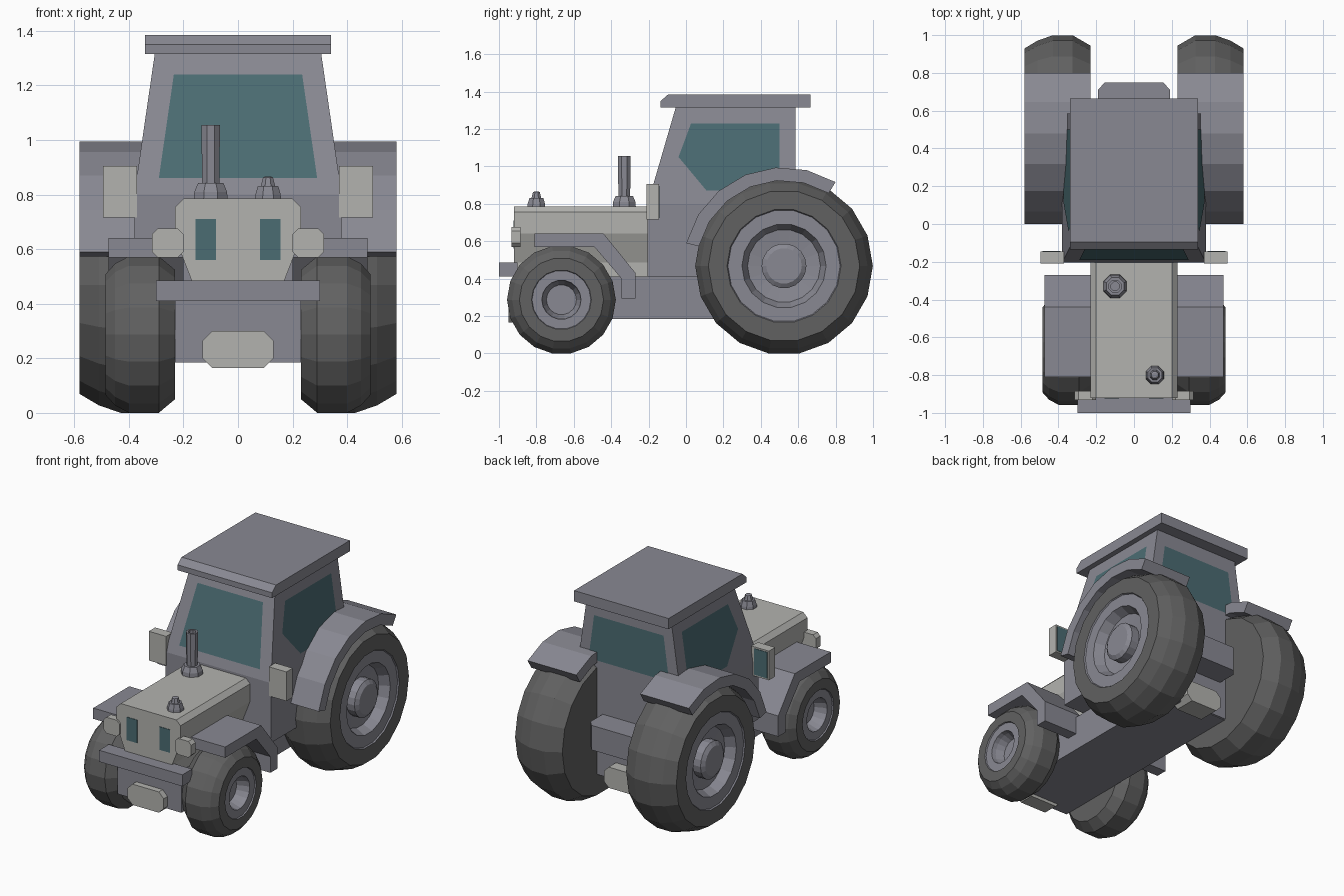
import bpy, bmesh, math

if "Cube" in bpy.data.objects:
    bpy.data.objects.remove(bpy.data.objects["Cube"])


def material(name, rgb):
    m = bpy.data.materials.new(name)
    m.diffuse_color = (*rgb, 1)
    m.use_nodes = True
    m.node_tree.nodes["Principled BSDF"].inputs["Base Color"].default_value = m.diffuse_color
    return m


GLASS = material("glass", (0.07, 0.15, 0.17))
TYRE = material("tyre", (0.12, 0.12, 0.12))
PAINT = material("light_paint", (0.45, 0.45, 0.43))
BODY = material("body_paint", (0.25, 0.25, 0.29))


def build(name, verts, faces, mats, face_mats=None, fix=True):
    me = bpy.data.meshes.new(name)
    me.from_pydata(verts, [], faces)
    for m in mats:
        me.materials.append(m)
    for p, i in zip(me.polygons, face_mats or []):
        p.material_index = i
    bm = bmesh.new()
    bm.from_mesh(me)
    if fix:
        bmesh.ops.recalc_face_normals(bm, faces=bm.faces)
    bm.to_mesh(me)
    bm.free()
    ob = bpy.data.objects.new(name, me)
    bpy.context.collection.objects.link(ob)
    return ob


def loft(name, rings, mat):
    """Skin equal-length rings of points and cap both ends."""
    n = len(rings[0])
    faces = [list(range(n)), list(range((len(rings) - 1) * n, len(rings) * n))]
    for k in range(len(rings) - 1):
        for i in range(n):
            j = (i + 1) % n
            faces.append([k * n + i, k * n + j, (k + 1) * n + j, (k + 1) * n + i])
    return build(name, [p for r in rings for p in r], faces, [mat])


def side_prism(name, yz, x0, x1, mat):
    return loft(name, [[(x, y, z) for y, z in yz] for x in (x0, x1)], mat)


def front_prism(name, xz, y0, y1, mat):
    return loft(name, [[(x, y, z) for x, z in xz] for y in (y0, y1)], mat)


def box(name, x0, x1, y0, y1, z0, z1, mat):
    return side_prism(name, [(y0, z0), (y1, z0), (y1, z1), (y0, z1)], x0, x1, mat)


def chamfered(x0, x1, z0, z1, c):
    return [(x0 + c, z0), (x1 - c, z0), (x1, z0 + c), (x1, z1 - c),
            (x1 - c, z1), (x0 + c, z1), (x0, z1 - c), (x0, z0 + c)]


def wheel(name, s, y, z, profile, tyre_rings, n=18):
    """Lathe an (x, radius) profile about the axle."""
    verts, faces, mats = [], [], []
    for x, r in profile:
        verts += [(s * x, y + r * math.cos(math.tau * i / n), z + r * math.sin(math.tau * i / n))
                  for i in range(n)]
    for k in range(len(profile) - 1):
        for i in range(n):
            j = (i + 1) % n
            faces.append([k * n + i, k * n + j, (k + 1) * n + j, (k + 1) * n + i])
            mats.append(0 if k < tyre_rings else 1)
    last = (len(profile) - 1) * n
    faces += [list(range(n)), list(range(last, last + n))]
    return build(name, verts, faces, [TYRE, BODY], mats + [0, 1])


def stack(name, x, y, sections, mat, n=8):
    """Vertical turned part from (z, radius) sections."""
    loft(name, [[(x + r * math.cos(math.tau * (i + .5) / n), y + r * math.sin(math.tau * (i + .5) / n), z)
                 for i in range(n)] for z, r in sections], mat)


# Chassis, rear housing and differentials
box("chassis", -.23, .23, -.91, .58, .185, .41, BODY)
box("rear_housing", -.23, .23, -.15, .585, .19, .85, BODY)
diff = chamfered(-.13, .13, .165, .30, .035)
front_prism("front_differential", diff, -.95, -.85, PAINT)
front_prism("rear_differential", diff, .52, .66, PAINT)

# Rear hitch block with chamfered corners
hitch = [(-.19, .55), (.19, .55), (.19, .71), (.155, .75), (-.155, .75), (-.19, .71)]
loft("rear_hitch", [[(x, y, z) for x, y in hitch] for z in (.43, .59)], BODY)

# Hood, bumper and grille
half = [(.17, .41), (.17, .485), (.23, .64), (.23, .755), (.20, .785)]
front_prism("hood", half + [(-x, z) for x, z in reversed(half)], -.92, -.19, PAINT)
box("bumper", -.30, .30, -1.0, -.90, .41, .485, BODY)

# Cab: straight lower part, tapering upper part, roof
side_prism("cab_lower", [(-.205, .41), (.06, .41), (.10, .65), (.25, .80), (-.205, .80)], -.38, .38, BODY)
lower = [(-.38, -.205, .8), (.38, -.205, .8), (.38, .585, .8), (-.38, .585, .8)]
upper = [(-.305, -.055, 1.315), (.305, -.055, 1.315), (.305, .585, 1.315), (-.305, .585, 1.315)]
loft("cab_upper", [lower, upper], BODY)
side_prism("roof", [(-.135, 1.315), (-.135, 1.35), (-.095, 1.385), (.665, 1.385), (.665, 1.315)],
           -.34, .34, BODY)


def cab_x(z):
    return .38 - (z - .8) * .1456 + .003


def cab_y(z):
    return -.205 + (z - .8) * .2913 - .003


# Windshield and rear window
screen = [(-.29, .86), (.29, .86), (.235, 1.24), (-.235, 1.24)]
build("windshield", [(x, cab_y(z), z) for x, z in screen], [[0, 1, 2, 3]], [GLASS], fix=False)
back = [(-.29, .93), (.29, .93), (.25, 1.22), (-.25, 1.22)]
build("rear_window", [(x, .588, z) for x, z in back], [[3, 2, 1, 0]], [GLASS], fix=False)

# Wheel profiles (x, radius) from the inside to the hub
rear_profile = [(.23, .25), (.23, .42), (.325, .475), (.43, .475), (.51, .447), (.58, .405), (.58, .305),
                (.572, .30), (.572, .225), (.51, .195), (.50, .12), (.555, .12), (.572, .095)]
front_profile = [(.23, .15), (.23, .24), (.29, .291), (.40, .291), (.45, .264), (.485, .225), (.485, .16),
                 (.477, .157), (.477, .105), (.45, .10), (.40, .08)]

# Fender side profiles
angles = [math.radians(58.5 + k * 107.5 / 6) for k in range(7)]
rear_fender = [(.52 + .535 * math.cos(a), .46 + .535 * math.sin(a)) for a in angles]
rear_fender += [(.52 + .465 * math.cos(a), .46 + .465 * math.sin(a)) for a in reversed(angles)]
front_fender = [(-.81, .57), (-.49, .57), (-.345, .40), (-.345, .295),
                (-.27, .295), (-.27, .43), (-.44, .64), (-.81, .64)]
side_glass = [(.027, 1.23), (.50, 1.23), (.50, .87), (.11, .87), (-.04, 1.05)]

# Parts on both sides
for s, tag in ((1, "right"), (-1, "left")):
    wheel(f"rear_wheel_{tag}", s, .524, .468, rear_profile, 6)
    wheel(f"front_wheel_{tag}", s, -.666, .287, front_profile, 6)
    side_prism(f"rear_fender_{tag}", rear_fender, s * .23, s * .58, BODY)
    side_prism(f"front_fender_{tag}", front_fender, s * .20, s * .475, BODY)
    order = [4, 3, 2, 1, 0] if s > 0 else [0, 1, 2, 3, 4]
    build(f"side_window_{tag}", [(s * cab_x(z), y, z) for y, z in side_glass], [order], [GLASS], fix=False)
    box(f"mirror_{tag}", s * .37, s * .495, -.21, -.145, .715, .905, PAINT)
    box(f"mirror_glass_{tag}", s * .39, s * .485, -.146, -.142, .725, .895, GLASS)
    box(f"grille_vent_{tag}", s * .08, s * .155, -.923, -.91, .56, .71, GLASS)
    lamp = chamfered(.20, .315, .57, .675, .02)
    front_prism(f"headlight_{tag}", [(s * x, z) for x, z in lamp], -.932, -.885, PAINT)

# Exhaust and air cap on the hood
stack("exhaust", -.10, -.33, [(.78, .067), (.81, .065), (.842, .05), (.842, .034), (1.055, .037),
                              (1.055, .024), (1.02, .024)], BODY)
stack("air_cap", .11, -.80, [(.78, .052), (.80, .05), (.832, .04), (.832, .028), (.862, .02), (.866, .012)], BODY)
